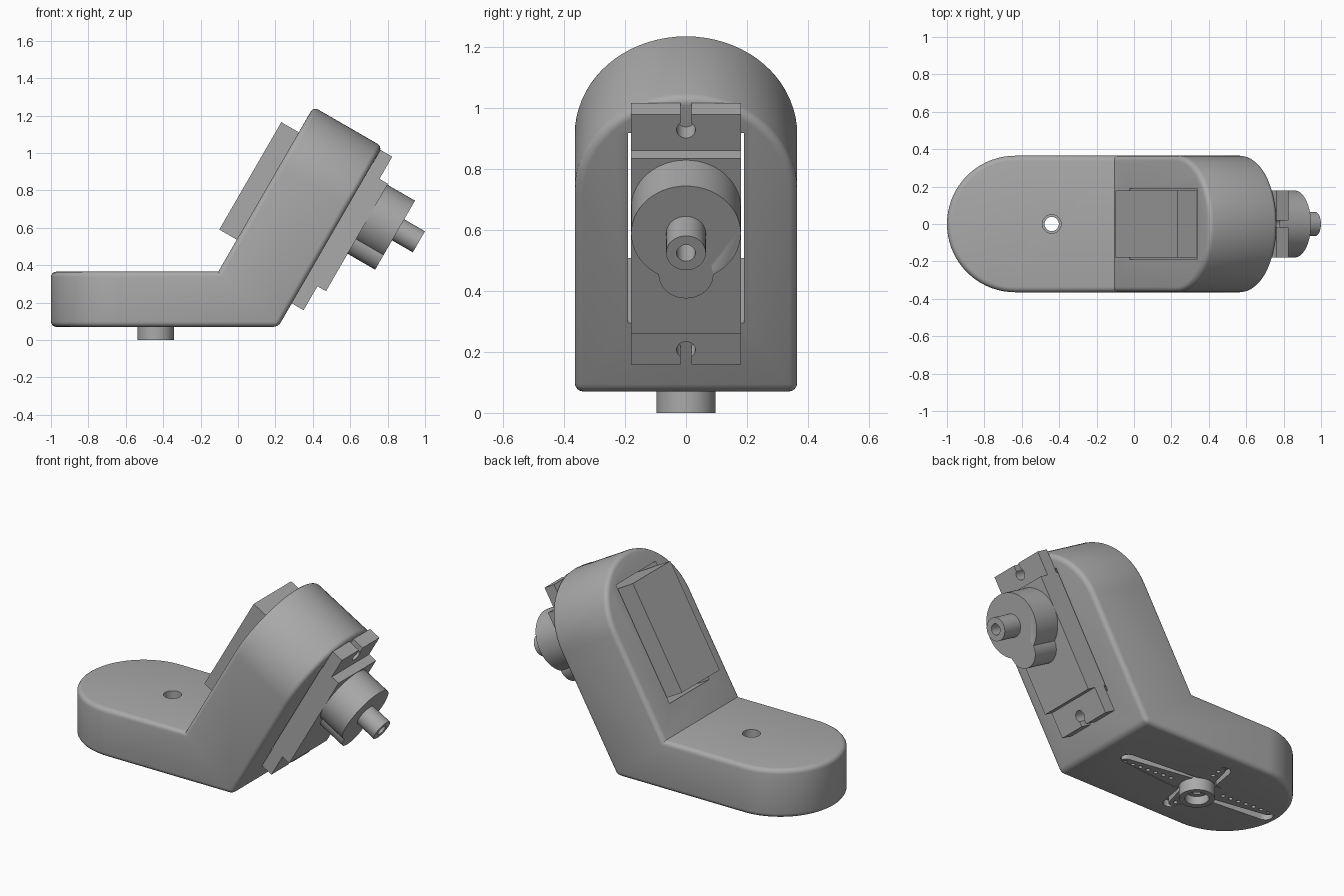
import bpy, bmesh
from math import cos, sin, pi, radians
from mathutils import Matrix, Vector

if "Cube" in bpy.data.objects:
    bpy.data.objects.remove(bpy.data.objects["Cube"])

grey = bpy.data.materials.new("plain_grey")
grey.use_nodes = True
COLOUR = (0.4, 0.4, 0.4, 1)
grey.diffuse_color = COLOUR
grey.node_tree.nodes["Principled BSDF"].inputs["Base Color"].default_value = COLOUR

R = 0.365                     # half width of the bracket
FLOOR, TOP = 0.07, 0.365      # heights of the foot
THICK = 0.425                 # thickness of the leaning arm
UP = Vector((0.5, 0, 0.866))
OUT = Vector((0.866, 0, -0.5))
HEEL = Vector((0.215, 0, FLOOR))
# Arm frame: x runs up the arm, z points out of its front face
ARM = Matrix.Translation(HEEL) @ Matrix((UP, (0, -1, 0), OUT)).transposed().to_4x4()
HUB = Matrix.Translation((-0.44, 0, 0))


def finish(name, bm):
    bmesh.ops.recalc_face_normals(bm, faces=bm.faces)
    mesh = bpy.data.meshes.new(name)
    bm.to_mesh(mesh)
    bm.free()
    mesh.materials.append(grey)
    ob = bpy.data.objects.new(name, mesh)
    bpy.context.collection.objects.link(ob)
    return ob


def prism(name, outline, low, high, frame):
    bm = bmesh.new()
    bottom = [bm.verts.new(frame @ Vector((x, y, low))) for x, y in outline]
    top = [bm.verts.new(frame @ Vector((x, y, high))) for x, y in outline]
    bm.faces.new(bottom)
    bm.faces.new(top)
    for i in range(len(outline)):
        j = (i + 1) % len(outline)
        bm.faces.new((bottom[i], bottom[j], top[j], top[i]))
    return finish(name, bm)


def arc(cx, cy, r, start, end, n=24):
    return [(cx + r * cos(start + (end - start) * i / n),
             cy + r * sin(start + (end - start) * i / n)) for i in range(n + 1)]


def disc(cx, cy, r, n=40):
    return arc(cx, cy, r, 0, 2 * pi, n)[:-1]


def rect(x0, x1, w):
    return [(x0, -w), (x1, -w), (x1, w), (x0, w)]


def blade(length, tip, root):
    # Tapered bar with round ends
    c = length - tip
    return (arc(c, 0, tip, -pi / 2, pi / 2, 10) + [(0, root)]
            + arc(-c, 0, tip, pi / 2, 3 * pi / 2, 10) + [(0, -root)])


def combine(ob, tool, operation):
    mod = ob.modifiers.new("join", "BOOLEAN")
    mod.operation, mod.object, mod.solver = operation, tool, "EXACT"
    bpy.context.view_layer.objects.active = ob
    bpy.ops.object.modifier_apply(modifier=mod.name)
    bpy.data.objects.remove(tool)


def cut(ob, outline, low, high, frame):
    combine(ob, prism("cutter", outline, low, high, frame), "DIFFERENCE")


def add(ob, outline, low, high, frame):
    combine(ob, prism("addition", outline, low, high, frame), "UNION")


def smooth(ob):
    bpy.ops.object.select_all(action="DESELECT")
    ob.select_set(True)
    bpy.context.view_layer.objects.active = ob
    bpy.ops.object.shade_smooth_by_angle(angle=radians(32))


# Bracket: rounded foot and rounded arm meeting on a mitre
bm = bmesh.new()
foot = arc(-1 + R, 0, R, pi / 2, 3 * pi / 2, 36)
head = arc(1.113 - R, 0, R, -pi / 2, pi / 2, 36)
back_x = HEEL.x - THICK * OUT.x + (TOP - FLOOR + THICK * OUT.z) * UP.x / UP.z


def layer(z, corner_x, depth):
    ends = [bm.verts.new((x, y, z)) for x, y in foot]
    corner = [bm.verts.new((corner_x, s * R, z)) for s in (-1, 1)]
    tips = [bm.verts.new(HEEL + UP * u + OUT * depth + Vector((0, y, 0))) for u, y in head]
    bm.faces.new(ends + corner)
    bm.faces.new([corner[0]] + tips + [corner[1]])
    return ends + [corner[0]] + tips + [corner[1]], corner


lower, _ = layer(FLOOR, HEEL.x, 0)
upper, crease = layer(TOP, back_x, -THICK)
for i in range(len(lower)):
    j = (i + 1) % len(lower)
    bm.faces.new((lower[i], lower[j], upper[j], upper[i]))
bmesh.ops.recalc_face_normals(bm, faces=bm.faces)
inner = bm.edges.get(crease)
rims = [e for e in bm.edges if e != inner and e.calc_face_angle(0) > 0.5]
bmesh.ops.bevel(bm, geom=rims, offset=0.028, segments=4, profile=0.5, affect="EDGES")
bracket = finish("bracket", bm)

# Openings in the bracket: motor pocket, pivot hole and horn recess
cut(bracket, rect(0.26, 0.98, 0.19), -0.6, 0.1, ARM)
cut(bracket, disc(0, 0, 0.05), 0, 0.5, HUB)
cut(bracket, blade(0.52, 0.042, 0.085), 0, 0.11, HUB)
cut(bracket, blade(0.26, 0.042, 0.08), 0, 0.11, HUB @ Matrix.Rotation(pi / 2, 4, "Z"))
smooth(bracket)

# Horn: slightly turned cross with screw holes and a hollow hub
TURN = HUB @ Matrix.Rotation(radians(-5), 4, "Z")
CROSS = TURN @ Matrix.Rotation(pi / 2, 4, "Z")
horn = prism("servo_horn", blade(0.5, 0.034, 0.07), 0.072, 0.108, TURN)
add(horn, blade(0.24, 0.034, 0.065), 0.072, 0.108, CROSS)
add(horn, disc(0, 0, 0.097), 0, 0.107, HUB)
cut(horn, disc(0, 0, 0.065), -0.1, 0.05, HUB)
cut(horn, disc(0, 0, 0.038), -0.1, 0.3, HUB)
for side in (-1, 1):
    for k in range(7):
        cut(horn, disc(side * (0.17 + 0.05 * k), 0, 0.012, 12), 0, 0.2, TURN)
    for k in range(2):
        cut(horn, disc(side * (0.15 + 0.05 * k), 0, 0.012, 12), 0, 0.2, CROSS)
smooth(horn)

# Servo motor: case through the pocket with slotted mounting ears
case = prism("servo_case", rect(0.293, 0.956, 0.18), -0.533, 0.126, ARM)
smooth(case)
for name, x0, x1, hole, end in (("lower_ear", 0.145, 0.293, 0.2, 0.1),
                                ("upper_ear", 0.956, 1.093, 1.034, 1.2)):
    ear = prism(name, rect(x0, x1, 0.18), 0, 0.073, ARM)
    cut(ear, disc(hole, 0, 0.031, 24), -0.1, 0.2, ARM)
    cut(ear, rect(min(hole, end), max(hole, end), 0.018), -0.1, 0.2, ARM)
    smooth(ear)

# Gear housing: large drum with a smaller lobe below it
housing = prism("gear_housing", disc(0.77, 0, 0.18, 56), 0.12, 0.296, ARM)
add(housing, disc(0.614, 0, 0.09), 0.12, 0.296, ARM)
smooth(housing)

# Output shaft with a screw bore
shaft = prism("output_shaft", disc(0.77, 0, 0.065), 0.29, 0.424, ARM)
cut(shaft, disc(0.77, 0, 0.031, 24), 0.31, 0.5, ARM)
smooth(shaft)
